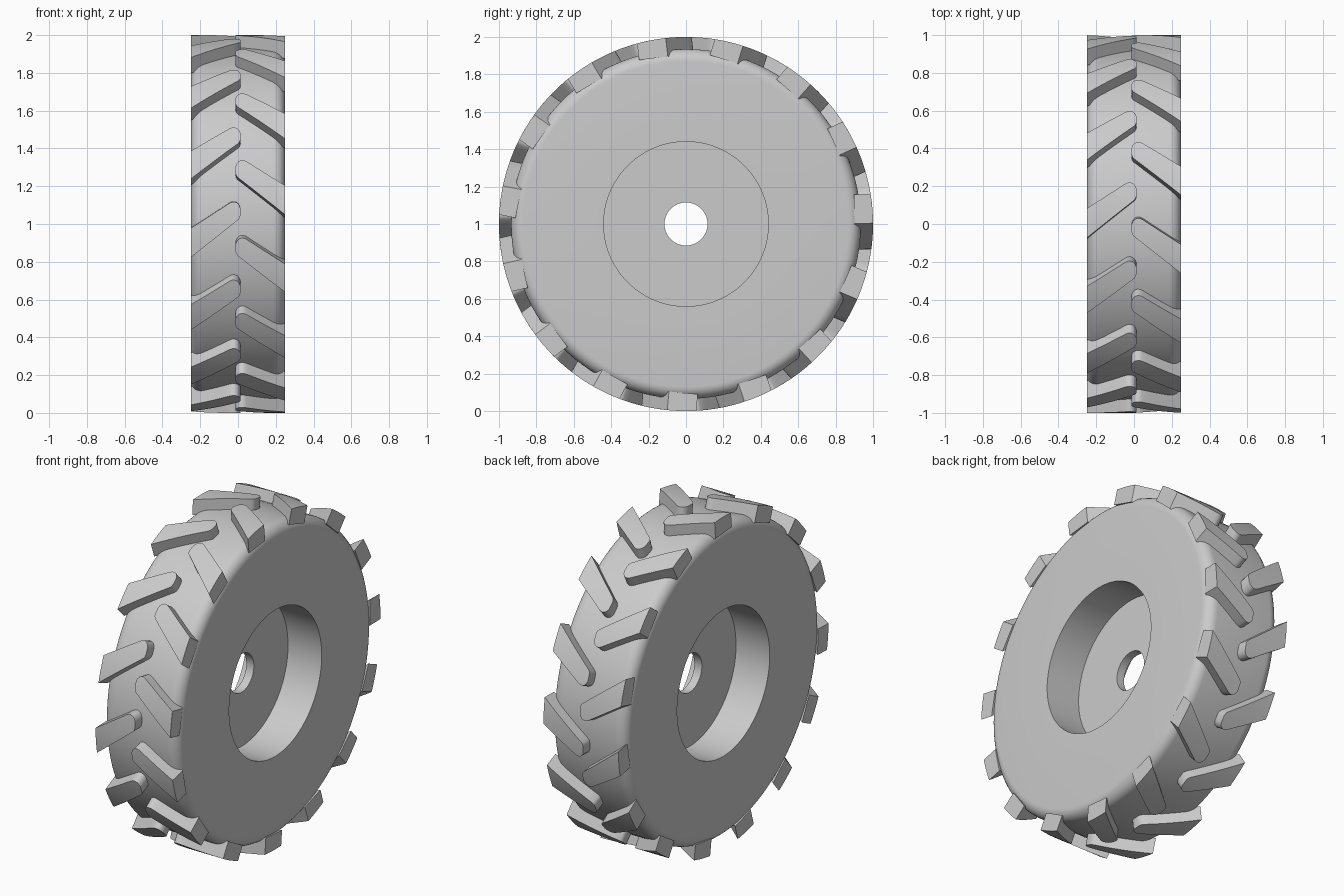
import bpy, bmesh, math
from mathutils import Vector

if "Cube" in bpy.data.objects:
    bpy.data.objects.remove(bpy.data.objects["Cube"])

HALF_WIDTH = 0.249
BODY_R, FILLET = 0.935, 0.065
LUG_R, LUG_BASE = 1.0, 0.9
LUGS = 15
CENTRE = Vector((0, 0, 1))

grey = bpy.data.materials.new("light_grey")
grey.use_nodes = True
grey.diffuse_color = (0.6, 0.6, 0.6, 1)
grey.node_tree.nodes["Principled BSDF"].inputs["Base Color"].default_value = (0.6, 0.6, 0.6, 1)


def make_object(name, bm, angle):
    bmesh.ops.recalc_face_normals(bm, faces=bm.faces)
    mesh = bpy.data.meshes.new(name)
    bm.to_mesh(mesh)
    bm.free()
    mesh.materials.append(grey)
    obj = bpy.data.objects.new(name, mesh)
    bpy.context.collection.objects.link(obj)
    bpy.ops.object.select_all(action="DESELECT")
    obj.select_set(True)
    bpy.context.view_layer.objects.active = obj
    bpy.ops.object.shade_smooth_by_angle(angle=math.radians(angle))
    return obj


# Wheel body: half profile (x, radius) mirrored, then spun about the axle
half = [(0.025, 0.115), (0.025, 0.44), (HALF_WIDTH, 0.44)]
for i in range(9):
    a = math.pi / 2 * i / 8
    half.append((HALF_WIDTH - FILLET + FILLET * math.cos(a),
                 BODY_R - FILLET + FILLET * math.sin(a)))
profile = half + [(-x, r) for x, r in reversed(half)]

bm = bmesh.new()
verts = [bm.verts.new((x, 0, 1 + r)) for x, r in profile]
edges = [bm.edges.new((v, verts[i - 1])) for i, v in enumerate(verts)]
bmesh.ops.spin(bm, geom=verts + edges, cent=CENTRE, axis=(1, 0, 0),
               angle=2 * math.pi, steps=128, use_merge=True)
bmesh.ops.remove_doubles(bm, verts=bm.verts, dist=0.0001)
make_object("wheel_body", bm, 30)

# Lug outline: x away from the centre line, s along the tread
outline = [(HALF_WIDTH, 0.008), (0.045, 0.14), (0.032, 0.146), (0.018, 0.147),
           (0.004, 0.141), (-0.006, 0.13), (-0.012, 0.115), (-0.013, 0.08),
           (-0.011, 0.065), (-0.003, 0.053), (HALF_WIDTH, -0.147)]


def add_lug(bm, side, angle):
    lug = bmesh.new()
    base = [lug.verts.new((x * side, s, LUG_BASE)) for x, s in outline]
    top = [lug.verts.new((x * side, s, LUG_R)) for x, s in outline]
    lug.faces.new(base)
    lug.faces.new(top)
    for i in range(len(outline)):
        lug.faces.new((base[i - 1], base[i], top[i], top[i - 1]))
    # Slice across the tread so the outer face follows the wheel's curve
    for i in range(-4, 5):
        bmesh.ops.bisect_plane(lug, geom=lug.verts[:] + lug.edges[:] + lug.faces[:],
                               plane_co=(0, i * 0.03, 0), plane_no=(0, 1, 0))
    out = Vector((0, -math.cos(angle), math.sin(angle)))
    along = Vector((0, math.sin(angle), math.cos(angle)))
    copies = {}
    for v in lug.verts:
        x, s, r = v.co
        if r > LUG_R - 0.001:
            r = math.sqrt(LUG_R ** 2 - s ** 2)
        copies[v] = bm.verts.new(CENTRE + Vector((x, 0, 0)) + along * s + out * r)
    for f in lug.faces:
        bm.faces.new([copies[v] for v in f.verts])
    lug.free()


# Two staggered rings of slanted lugs
for name, side, start in (("right_lugs", -1, -1.7), ("left_lugs", 1, 11.3)):
    bm = bmesh.new()
    for k in range(LUGS):
        add_lug(bm, side, math.radians(start + k * 360 / LUGS))
    make_object(name, bm, 30)
